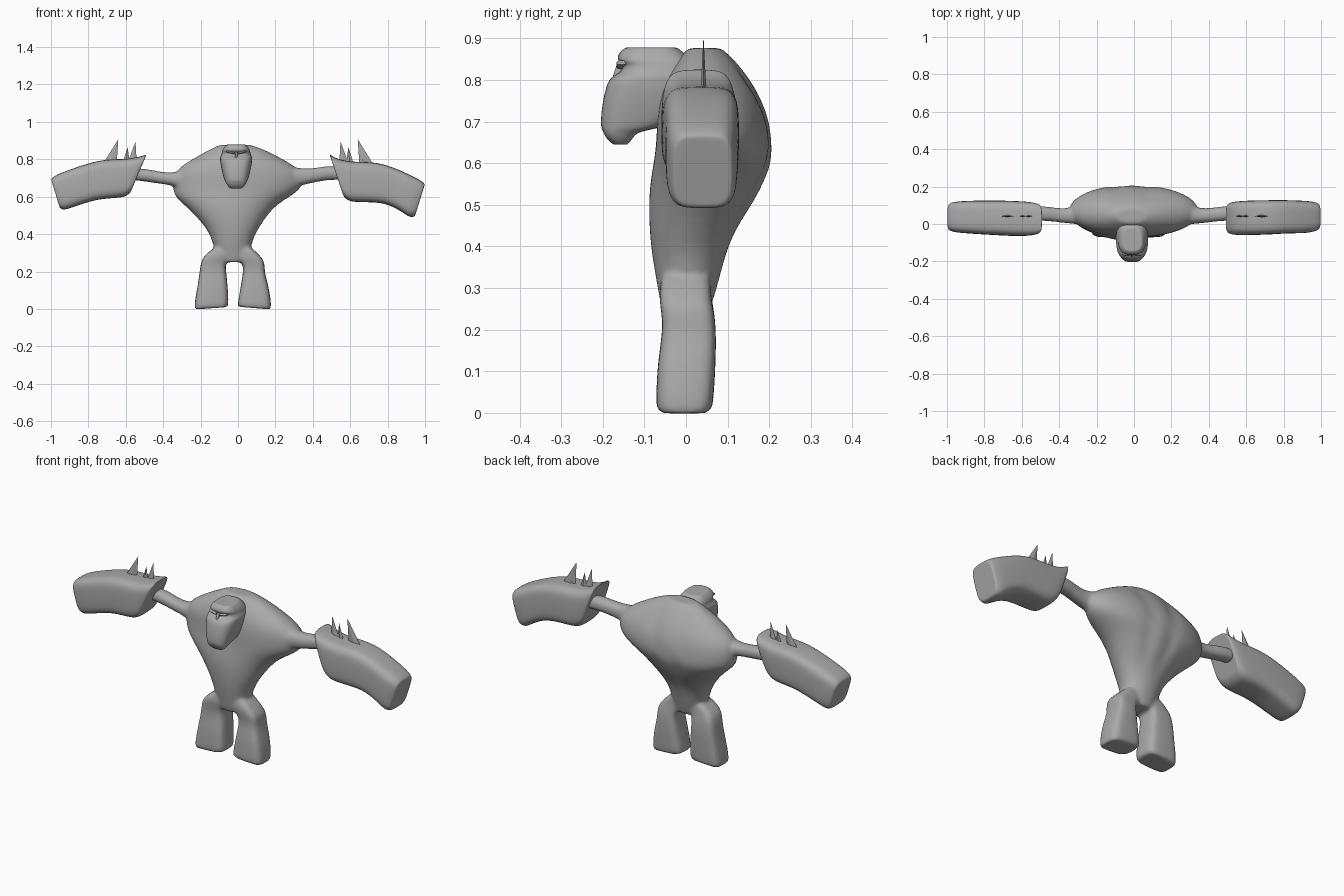
import bpy, bmesh, math
from mathutils import Vector

grey = bpy.data.materials.new("dark_grey")
grey.diffuse_color = (.4, .4, .4, 1)


def power(v, e):
    return math.copysign(abs(v) ** (2 / e), v)


def loft(bm, rings, n=24, e=4):
    """Each ring: end points (x,z), (x,z) of the section, then its y range."""
    def ring(r, s):
        ax, az, bx, bz, y0, y1 = r
        out = []
        for i in range(n):
            t = 2 * math.pi * i / n
            u = s * power(math.cos(t), e)
            v = s * power(math.sin(t), e)
            out.append(bm.verts.new(((ax + bx + (bx - ax) * u) / 2,
                                     (y0 + y1 + (y1 - y0) * v) / 2,
                                     (az + bz + (bz - az) * u) / 2)))
        return out
    loops = [ring(rings[0], .5), ring(rings[0], .88)]
    loops += [ring(r, 1) for r in rings]
    loops += [ring(rings[-1], .88), ring(rings[-1], .5)]
    for a, b in zip(loops, loops[1:]):
        for i in range(n):
            j = (i + 1) % n
            bm.faces.new((a[i], a[j], b[j], b[i]))
    bm.faces.new(loops[0][::-1])
    bm.faces.new(loops[-1])
    return [v for l in loops for v in l]


def finish(bm, name, subdiv=0, smooth=True):
    # each closed shell gets outward normals
    bmesh.ops.recalc_face_normals(bm, faces=bm.faces)
    me = bpy.data.meshes.new(name)
    bm.to_mesh(me)
    bm.free()
    ob = bpy.data.objects.new(name, me)
    bpy.context.collection.objects.link(ob)
    me.materials.append(grey)
    for p in me.polygons:
        p.use_smooth = smooth
    if subdiv:
        ob.modifiers.new("subdivision", 'SUBSURF').levels = subdiv
        ob.modifiers["subdivision"].render_levels = subdiv
    return ob


# Body: torso, legs and thin upper arms melted together
bm = bmesh.new()
# (z, left x, right x, front y, back y)
torso = [(.25, -.10, .05, -.06, .06), (.33, -.13, .07, -.073, .082),
         (.38, -.142, .082, -.082, .095), (.44, -.175, .115, -.088, .118),
         (.51, -.237, .162, -.09, .168), (.56, -.292, .212, -.085, .192),
         (.60, -.338, .275, -.078, .208), (.64, -.348, .338, -.072, .21),
         (.69, -.348, .348, -.07, .204), (.73, -.338, .338, -.067, .192),
         (.77, -.295, .295, -.06, .173), (.81, -.228, .222, -.045, .148),
         (.85, -.155, .145, -.02, .115), (.877, -.10, .07, .005, .085)]
verts = loft(bm, [(l, z, r, z, f, b) for z, l, r, f, b in torso], 48, 2.1)
# two vertical furrows down the back
for v in verts:
    if v.co.y > .07 and v.co.z < .84:
        fade = min(1, max(0, (v.co.z - .42) / .12))
        for c in (-.085, .065):
            w = c * (.4 + .6 * (v.co.z - .3) / .4)
            v.co.y -= .014 * fade * math.exp(-((v.co.x - w) / .025) ** 2)
# left and right legs
loft(bm, [(-.235, -.003, -.052, .01, -.072, .063), (-.23, .05, -.05, .05, -.072, .068),
          (-.215, .13, -.056, .13, -.068, .072), (-.205, .2, -.063, .2, -.055, .073),
          (-.198, .255, -.068, .25, -.06, .067), (-.18, .287, -.045, .28, -.066, .06),
          (-.13, .325, -.02, .32, -.06, .06)], 24, 4)
loft(bm, [(-.004, .012, .178, -.003, -.072, .063), (.002, .05, .176, .05, -.072, .068),
          (.016, .13, .162, .13, -.068, .072), (.028, .2, .14, .2, -.055, .073),
          (.028, .24, .145, .25, -.06, .067), (-.015, .275, .12, .284, -.066, .06),
          (-.04, .325, .07, .33, -.06, .06)], 24, 4)
# upper arms
loft(bm, [(-.25, .62, -.25, .75, -.01, .12), (-.32, .645, -.32, .735, .0, .095),
          (-.36, .662, -.36, .728, .003, .083), (-.43, .67, -.43, .735, .012, .088),
          (-.49, .68, -.49, .752, .017, .098), (-.58, .69, -.58, .75, .02, .1)], 16, 2.3)
loft(bm, [(.25, .64, .25, .77, -.01, .12), (.32, .655, .32, .755, .0, .095),
          (.36, .665, .36, .75, .003, .083), (.43, .68, .43, .755, .012, .088),
          (.49, .69, .49, .77, .017, .098), (.58, .69, .58, .75, .02, .1)], 16, 2.3)
body = finish(bm, "body", 1)
m = body.modifiers.new("melt", 'REMESH')
m.mode = 'VOXEL'
m.voxel_size = .009
m.use_smooth_shade = True
m = body.modifiers.new("soften", 'SMOOTH')
m.iterations = 6

# Head: overhanging muzzle, eye notch and flat brow
bm = bmesh.new()
head = [(.645, -.042, .022, -.175, -.14), (.66, -.058, .038, -.193, -.128),
        (.678, -.066, .046, -.2, -.115), (.686, -.073, .053, -.206, -.04),
        (.73, -.085, .065, -.204, .0), (.775, -.094, .074, -.195, .02),
        (.80, -.097, .076, -.187, .02), (.812, -.096, .075, -.172, .02),
        (.822, -.09, .07, -.153, .02), (.838, -.086, .066, -.153, .02),
        (.845, -.086, .065, -.165, .015), (.862, -.078, .057, -.165, .0),
        (.878, -.062, .044, -.148, -.02)]
loft(bm, [(l, z, r, z, f, b) for z, l, r, f, b in head], 24, 2.9)
finish(bm, "head", 2)
# Slanted brows and nose bridge over the eye notch
bm = bmesh.new()
for x0, z0, x1, z1 in ((-.062, .842, -.02, .832), (0, .832, .042, .842)):
    loft(bm, [(x0, z0 - .006, x0, z0 + .006, -.168, -.14),
              (x1, z1 - .006, x1, z1 + .006, -.168, -.14)], 12, 3)
loft(bm, [(-.017, .805, -.003, .805, -.178, -.14),
          (-.017, .84, -.003, .84, -.166, -.14)], 12, 3)
finish(bm, "brows", 1)

# Oversized forearms: bottom edge point, top edge point, y range
left = [(-.575, .622, -.488, .827, -.055, .11), (-.6, .6, -.52, .815, -.063, .118),
        (-.64, .593, -.6, .8, -.066, .123), (-.74, .588, -.7, .802, -.061, .126),
        (-.82, .565, -.8, .78, -.056, .126), (-.9, .537, -.9, .745, -.05, .124),
        (-.935, .528, -.975, .717, -.045, .12), (-.953, .54, -1.0, .695, -.036, .112)]
right = [(.565, .60, .487, .832, -.055, .115), (.592, .575, .52, .805, -.06, .122),
         (.64, .57, .6, .785, -.06, .126), (.75, .57, .73, .787, -.056, .128),
         (.82, .552, .82, .762, -.05, .128), (.89, .51, .91, .722, -.05, .125),
         (.915, .49, .97, .692, -.045, .122), (.945, .492, 1.0, .67, -.034, .113)]
for name, rings in (("left_forearm", left), ("right_forearm", right)):
    bm = bmesh.new()
    loft(bm, rings, 24, 4)
    finish(bm, name, 2)

# Thin blade-like spikes on top of the forearms, mirrored
spikes = [(.65, .735, .64, .907), (.54, .60, .548, .895),
          (.575, .625, .59, .865), (.655, .70, .655, .84)]
for side, name in ((-1, "left_spikes"), (1, "right_spikes")):
    bm = bmesh.new()
    for x0, x1, tx, tz in spikes:
        mid = (x0 + x1) / 2
        base = [bm.verts.new((side * x, y, .755)) for x, y in
                ((x0, .042), (mid, .034), (x1, .042), (mid, .05))]
        tip = bm.verts.new((side * tx, .042, tz))
        for i in range(4):
            bm.faces.new((base[i], base[(i + 1) % 4], tip))
        bm.faces.new(base[::-1])
    finish(bm, name, 0, False)
